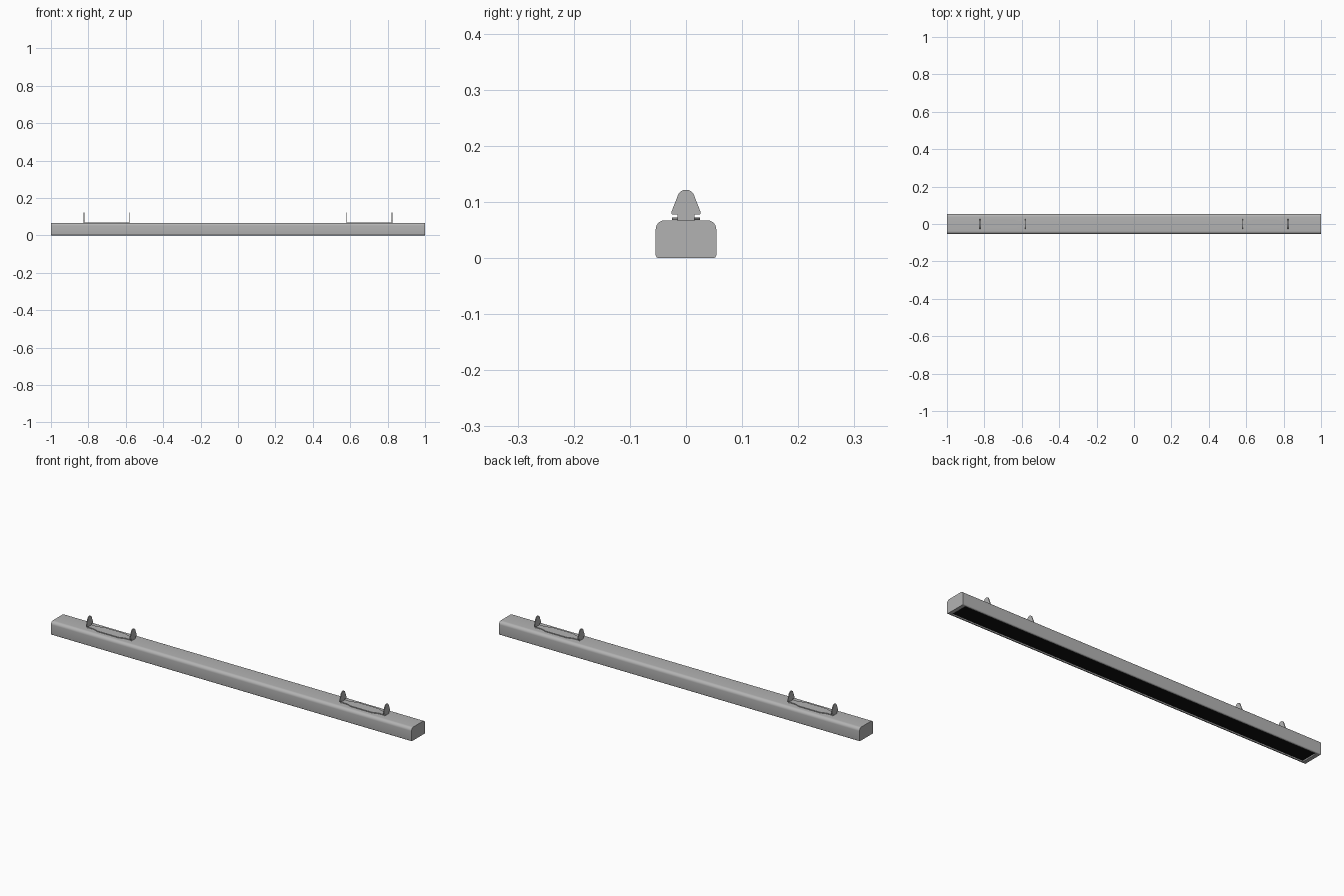
import bpy, bmesh
from math import sin, cos, pi

old = bpy.data.objects.get("Cube")
if old:
    bpy.data.objects.remove(old, do_unlink=True)


def material(name, value):
    m = bpy.data.materials.new(name)
    m.use_nodes = True
    m.diffuse_color = (value, value, value, 1)
    bsdf = next(n for n in m.node_tree.nodes if n.type == 'BSDF_PRINCIPLED')
    bsdf.inputs["Base Color"].default_value = (value, value, value, 1)
    return m


GREY = material("light grey metal", 0.45)
BLACK = material("black diffuser", 0.005)


def finish(name, bm, mats, smooth=True):
    bmesh.ops.recalc_face_normals(bm, faces=bm.faces)
    mesh = bpy.data.meshes.new(name)
    bm.to_mesh(mesh)
    bm.free()
    for m in mats:
        mesh.materials.append(m)
    ob = bpy.data.objects.new(name, mesh)
    bpy.context.collection.objects.link(ob)
    if smooth:
        bpy.ops.object.select_all(action='DESELECT')
        ob.select_set(True)
        bpy.context.view_layer.objects.active = ob
        bpy.ops.object.shade_smooth_by_angle()
    return ob


def prism(bm, outline, offset):
    """Fill an outline and extrude it along the offset."""
    face = bm.faces.new([bm.verts.new(p) for p in outline])
    new = bmesh.ops.extrude_face_region(bm, geom=[face])["geom"]
    verts = [g for g in new if isinstance(g, bmesh.types.BMVert)]
    bmesh.ops.translate(bm, verts=verts, vec=offset)


def arc(cx, cy, r, a0, a1, n=8):
    return [(cx + r * cos(a0 + (a1 - a0) * i / n),
             cy + r * sin(a0 + (a1 - a0) * i / n)) for i in range(n + 1)]


# Bar housing: rounded section swept along x, with a recessed black underside
W, H, R, r = 0.054, 0.067, 0.016, 0.005
half = arc(W - r, r, r, -pi / 2, 0, 4) + arc(W - R, H - R, R, 0, pi / 2)
section = half + [(-y, z) for y, z in reversed(half)]
bm = bmesh.new()
prism(bm, [(-1, y, z) for y, z in section], (2, 0, 0))
bm.normal_update()
bottom = min(bm.faces, key=lambda f: f.calc_center_median().z)
bmesh.ops.inset_region(bm, faces=[bottom], thickness=0.006)
for v in bottom.verts:
    v.co.x *= 0.985
bmesh.ops.inset_region(bm, faces=[bottom], thickness=0.0005)
for v in bottom.verts:
    v.co.z = 0.006
bottom.material_index = 1
finish("bar_housing", bm, [GREY, BLACK])

# Clips: waisted strip with an upright rounded tab at each end
X0, X1, T, NECK, WIDE = 0.58, 0.826, 0.004, 0.015, 0.025


def ease(x0, x1, y0, y1, n=8):
    return [(x0 + (x1 - x0) * i / n,
             y0 + (y1 - y0) * (1 - cos(pi * i / n)) / 2) for i in range(n + 1)]


edge = ([(X0, NECK)] + ease(X0 + 0.03, X0 + 0.07, NECK, WIDE)
        + ease(X1 - 0.07, X1 - 0.03, WIDE, NECK) + [(X1, NECK)])
strip = edge + [(x, -y) for x, y in reversed(edge)]
side = [(NECK, H), (NECK, 0.077), (0.026, 0.078), (0.026, 0.082)]
side += arc(0, 0.106, 0.0155, 0.35, pi / 2)
tab = side + [(-y, z) for y, z in reversed(side[:-1])]

for label, s in (("left", 1), ("right", -1)):
    bm = bmesh.new()
    prism(bm, [(s * x, y, H + 0.001) for x, y in strip], (0, 0, T))
    finish(label + "_clip_strip", bm, [GREY])
    for end, x in (("inner", X0), ("outer", X1 - T)):
        bm = bmesh.new()
        prism(bm, [(s * x, y, z) for y, z in tab], (s * T, 0, 0))
        finish(f"{label}_{end}_clip_tab", bm, [GREY])
